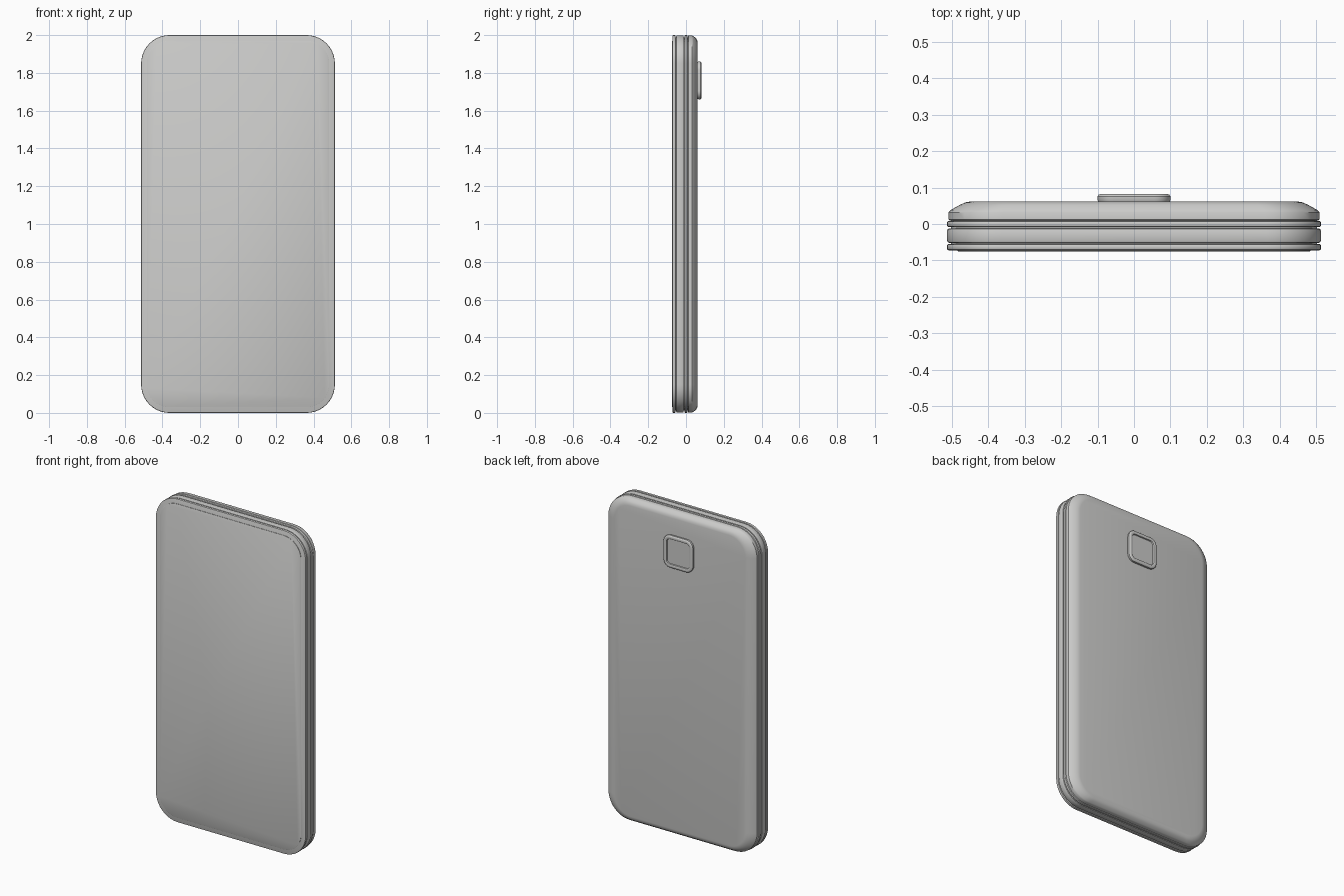
import bpy, bmesh
from math import sin, cos, pi

if "Cube" in bpy.data.objects:
    bpy.data.objects.remove(bpy.data.objects["Cube"])

grey = bpy.data.materials.new("plain grey")
grey.use_nodes = True
grey.diffuse_color = (0.6, 0.6, 0.59, 1)
grey.node_tree.nodes["Principled BSDF"].inputs["Base Color"].default_value = grey.diffuse_color

HALF_W, HALF_H, RADIUS = 0.513, 1.0, 0.15
STEPS = 10


def outline(hw, hh, r, y, cz):
    """Rounded rectangle facing the front, at depth y."""
    pts = []
    for q, (sx, sz) in enumerate([(1, 1), (-1, 1), (-1, -1), (1, -1)]):
        for i in range(STEPS + 1):
            a = (q + i / STEPS) * pi / 2
            pts.append((sx * (hw - r) + r * cos(a), y, cz + sz * (hh - r) + r * sin(a)))
    return pts


def loft(name, profile, hw=HALF_W, hh=HALF_H, r=RADIUS, cz=1.0):
    """Skin rounded outlines; each profile entry is (depth, side inset, end inset)."""
    bm = bmesh.new()
    rings = []
    for y, ix, iz in profile:
        radius = max(r - min(ix, iz), 0.01)
        rings.append([bm.verts.new(p) for p in outline(hw - ix, hh - iz, radius, y, cz)])
    n = len(rings[0])
    for a, b in zip(rings, rings[1:]):
        for i in range(n):
            j = (i + 1) % n
            bm.faces.new((a[i], a[j], b[j], b[i]))
    bm.faces.new(rings[0])
    bm.faces.new(rings[-1])
    bmesh.ops.recalc_face_normals(bm, faces=bm.faces)
    mesh = bpy.data.meshes.new(name)
    bm.to_mesh(mesh)
    bm.free()
    mesh.materials.append(grey)
    obj = bpy.data.objects.new(name, mesh)
    bpy.context.collection.objects.link(obj)
    bpy.ops.object.select_all(action="DESELECT")
    obj.select_set(True)
    bpy.context.view_layer.objects.active = obj
    bpy.ops.object.shade_smooth_by_angle(angle=pi / 5)
    return obj


def slab(name, front, back, inset, bevel):
    """Flat layer with rounded rims."""
    k = bevel * 0.3
    steps = [(front, bevel), (front + k, k), (front + bevel, 0),
             (back - bevel, 0), (back - k, k), (back, bevel)]
    return loft(name, [(y, inset + b, inset + b) for y, b in steps])


# Layers from front to back
slab("front_bezel", -0.072, -0.055, 0.0, 0.005)
slab("inner_core", -0.06, 0.02, 0.012, 0.002)
slab("front_frame", -0.052, -0.012, 0.001, 0.006)
slab("middle_band", -0.008, 0.008, 0.0, 0.005)

# Screen plate lying just proud of the bezel
loft("screen", [(-0.071, 0.03, 0.03), (-0.0745, 0.03, 0.03), (-0.075, 0.031, 0.031)])

# Back shell with sloping rounded edge
loft("back_shell", [(0.010, 0.008, 0.004), (0.012, 0.005, 0.002), (0.032, 0.005, 0.002),
                    (0.038, 0.010, 0.005), (0.052, 0.035, 0.015), (0.059, 0.050, 0.026),
                    (0.062, 0.066, 0.040)])

# Camera: raised ring with a recessed window
loft("camera_ring", [(0.058, 0.004, 0.004), (0.066, 0, 0), (0.076, 0, 0), (0.080, 0.003, 0.003),
                     (0.082, 0.008, 0.008), (0.082, 0.018, 0.018), (0.080, 0.022, 0.022),
                     (0.073, 0.024, 0.024)], 0.1, 0.1, 0.045, 1.76)
